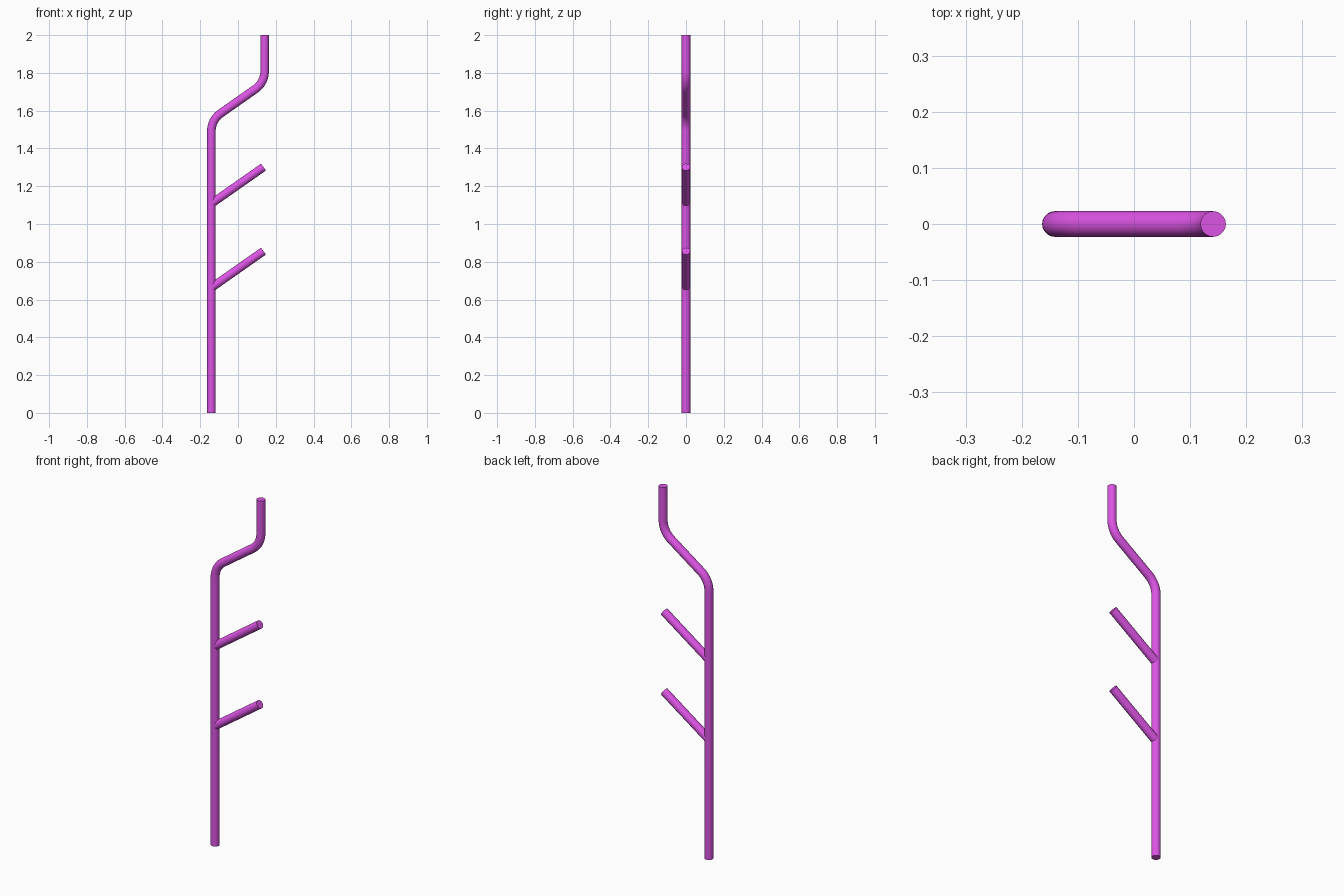
import bpy
from math import radians, tan
from mathutils import Vector, Matrix

if "Cube" in bpy.data.objects:
    bpy.data.objects.remove(bpy.data.objects["Cube"])

R = 0.0228              # pipe radius
X = 0.141               # offset of the pipe axes
SLOPE = tan(radians(35))

mat = bpy.data.materials.new("magenta")
mat.diffuse_color = (0.72, 0.09, 0.78, 1)
mat.use_nodes = True
mat.node_tree.nodes["Principled BSDF"].inputs["Base Color"].default_value = mat.diffuse_color


def rounded_path(points, radius, steps=12):
    """Replace each inner corner (in the xz plane) with a circular arc."""
    pts = [Vector(p) for p in points]
    out = [pts[0]]
    for a, b, c in zip(pts, pts[1:], pts[2:]):
        d1, d2 = (b - a).normalized(), (c - b).normalized()
        angle = d1.angle(d2)
        start = b - d1 * radius * tan(angle / 2)
        normal = (d2 - d1 * d1.dot(d2)).normalized()
        centre = start + normal * radius
        axis = d1.cross(d2).normalized()
        for i in range(steps + 1):
            rot = Matrix.Rotation(angle * i / steps, 3, axis)
            out.append(centre + rot @ (start - centre))
    return out + [pts[-1]]


def pipe(name, points, radius):
    """Capped round pipe swept along a path."""
    curve = bpy.data.curves.new(name, 'CURVE')
    curve.dimensions = '3D'
    curve.bevel_depth = radius
    curve.bevel_resolution = 8
    curve.use_fill_caps = True
    spline = curve.splines.new('POLY')
    spline.points.add(len(points) - 1)
    for sp, p in zip(spline.points, points):
        sp.co = (*p, 1)
    ob = bpy.data.objects.new(name, curve)
    bpy.context.collection.objects.link(ob)
    bpy.ops.object.select_all(action='DESELECT')
    ob.select_set(True)
    bpy.context.view_layer.objects.active = ob
    bpy.ops.object.convert(target='MESH')
    ob = bpy.context.object
    ob.data.materials.clear()
    ob.data.materials.append(mat)
    bpy.ops.object.shade_smooth_by_angle(angle=radians(35))
    return ob


# Main riser with an offset bend near the top
mid = 1.65
pipe("main_pipe", rounded_path([(-X, 0, 0), (-X, 0, mid - X * SLOPE),
                                (X, 0, mid + X * SLOPE), (X, 0, 2)], 0.115), R)

# Two slanted branches
for name, z in (("lower_branch", 0.663), ("upper_branch", 1.108)):
    end = 0.135
    pipe(name, [(-X, 0, z), (end, 0, z + (end + X) * SLOPE)], R - 0.0004)
